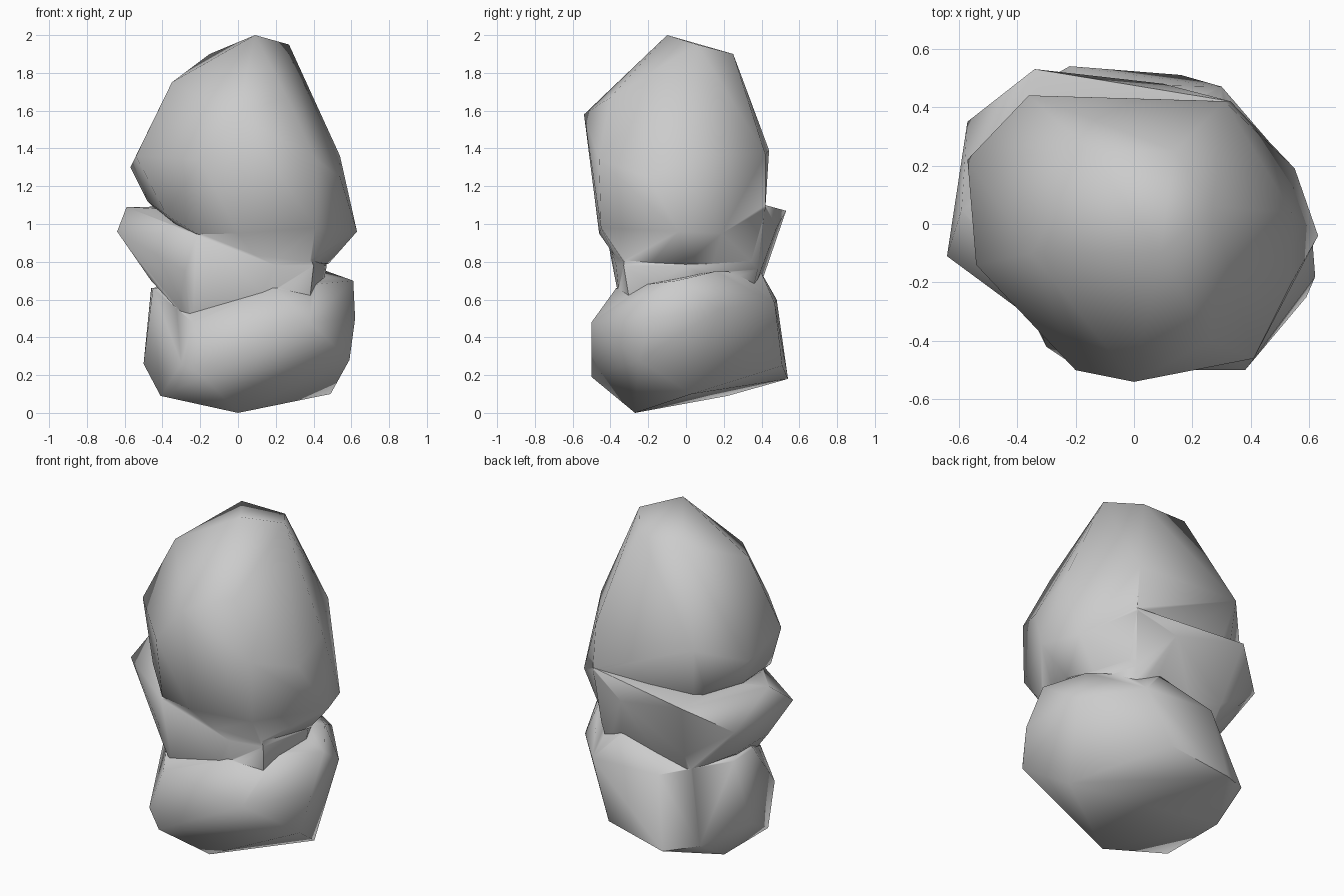
import bpy
import bmesh
import math

default_cube = bpy.data.objects.get("Cube")
if default_cube:
    bpy.data.objects.remove(default_cube, do_unlink=True)

# Stone colour
stone = bpy.data.materials.new("stone grey")
stone.use_nodes = True
stone_colour = (0.6, 0.6, 0.6, 1.0)
stone.diffuse_color = stone_colour
stone.node_tree.nodes["Principled BSDF"].inputs["Base Color"].default_value = stone_colour

# Corners of each boulder, in hundredths, from its top down
UPPER_CORNERS = [
    (9, -10, 200), (27, 6, 195), (-15, 25, 190), (14, 25, 190),
    (-35, -10, 175), (26, -40, 167), (0, -54, 158),
    (31, 42, 137), (-36, 44, 139), (54, 4, 136), (54, -20, 125),
    (41, -46, 134), (-54, -14, 136), (-57, 22, 130), (-20, -50, 134),
    (33, 42, 108), (-38, 36, 112), (-48, 10, 112), (-38, -27, 105),
    (63, -4, 96), (55, 19, 95), (41, -45, 98), (0, -46, 95), (-22, -41, 95),
    (48, 0, 79), (30, 36, 79), (38, -33, 80), (10, -37, 82), (0, 0, 65),
]
WAIST_CORNERS = [
    (33, 42, 110), (-34, 53, 107), (-59, 5, 109), (30, -30, 104),
    (-64, -11, 96), (-57, 35, 92), (10, 48, 98), (-22, -42, 94),
    (47, 0, 78), (30, 38, 76), (-28, 41, 72), (-46, 20, 70),
    (-46, -13, 70), (-28, -36, 75), (20, -37, 78), (40, -33, 78),
    (44, 0, 62), (28, 34, 60), (-26, 36, 60), (-40, -12, 64),
    (-30, -31, 64), (-24, -28, 46), (20, -35, 58), (38, -30, 60), (0, 0, 45),
]
LOWER_CORNERS = [
    (47, 16, 75), (15, 40, 74), (20, -37, 66), (61, -5, 70),
    (-45, 0, 66), (-46, 20, 66), (-15, 48, 60), (30, 47, 58), (55, 18, 55),
    (62, -18, 50), (38, -50, 48), (-24, -37, 48), (59, -25, 28), (-50, 10, 26),
    (-30, -42, 26), (16, 51, 25), (-40, 44, 22), (-18, -50, 19), (-22, 54, 18),
    (49, 3, 10), (-41, -20, 9), (-41, 22, 9), (0, -27, 0),
]


def make_boulder(name, corners):
    """Faceted boulder wrapped tightly around its corners."""
    bm = bmesh.new()
    for corner in corners:
        bm.verts.new([value / 100 for value in corner])
    wrapped = bmesh.ops.convex_hull(bm, input=bm.verts)
    buried = [v for v in wrapped["geom_interior"] if isinstance(v, bmesh.types.BMVert)]
    bmesh.ops.delete(bm, geom=buried, context="VERTS")
    bmesh.ops.recalc_face_normals(bm, faces=bm.faces)
    mesh = bpy.data.meshes.new(name)
    bm.to_mesh(mesh)
    bm.free()
    mesh.materials.append(stone)
    boulder = bpy.data.objects.new(name, mesh)
    bpy.context.collection.objects.link(boulder)
    return boulder


def fuse(body, other):
    """Join another boulder to the body and drop the surfaces inside."""
    union = body.modifiers.new("fuse", "BOOLEAN")
    union.operation = "UNION"
    union.solver = "EXACT"
    union.object = other
    bpy.ops.object.modifier_apply(modifier=union.name)
    bpy.data.objects.remove(other, do_unlink=True)


# Three boulders pressed into one rock
rock = make_boulder("rock_body", LOWER_CORNERS)
waist = make_boulder("rock_waist", WAIST_CORNERS)
upper = make_boulder("rock_top", UPPER_CORNERS)
bpy.ops.object.select_all(action="DESELECT")
rock.select_set(True)
bpy.context.view_layer.objects.active = rock
fuse(rock, waist)
fuse(rock, upper)

# Smooth surface with only the hardest breaks kept sharp
bpy.ops.object.shade_smooth_by_angle(angle=math.radians(60))
